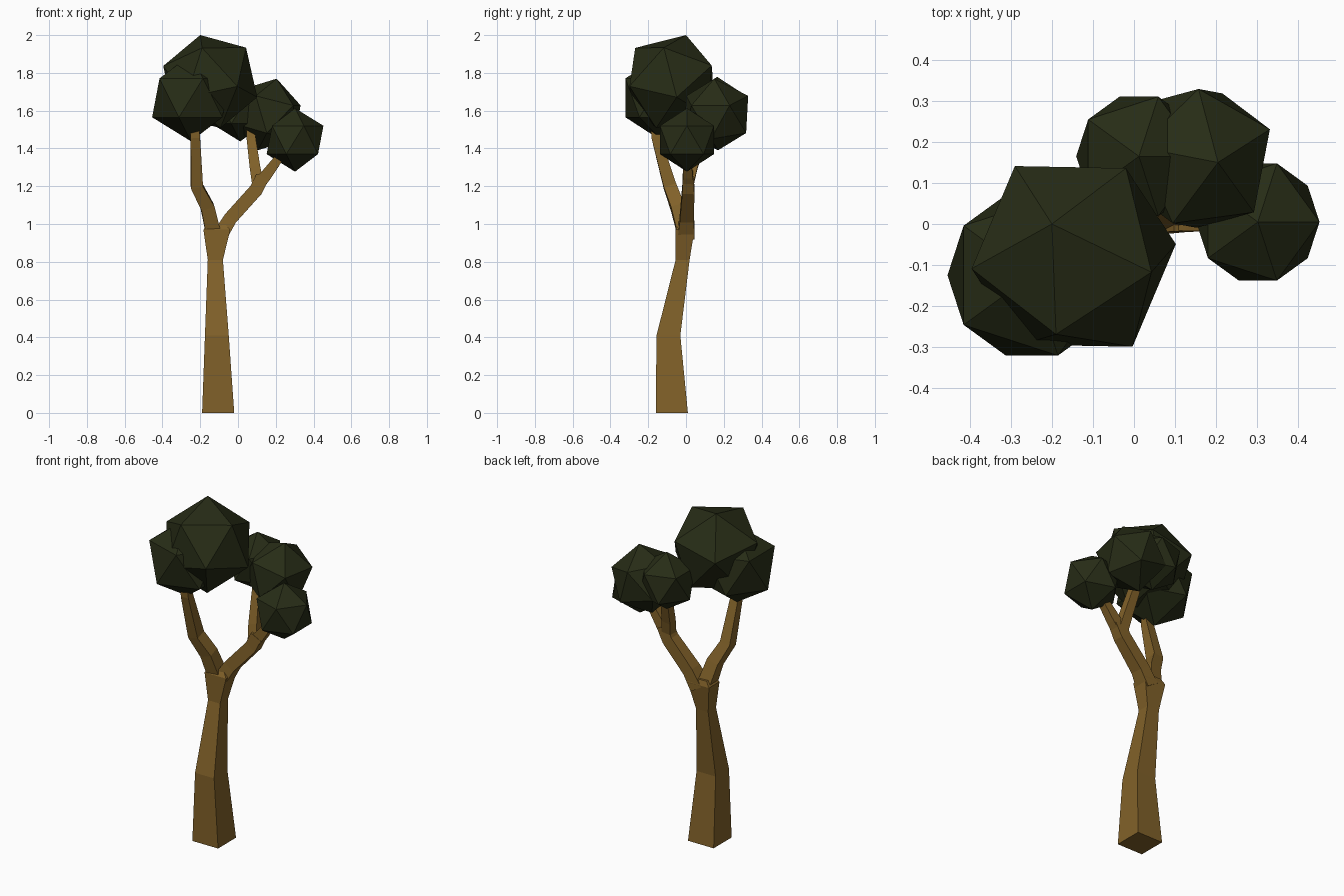
import bpy, bmesh
from mathutils import Vector, Matrix

if "Cube" in bpy.data.objects:
    bpy.data.objects.remove(bpy.data.objects["Cube"])


def material(name, color):
    m = bpy.data.materials.new(name)
    m.diffuse_color = (*color, 1)
    m.use_nodes = True
    m.node_tree.nodes["Principled BSDF"].inputs["Base Color"].default_value = m.diffuse_color
    return m


BARK = material("bark", (0.22, 0.12, 0.022))
LEAF = material("leaf", (0.02, 0.025, 0.008))


def add_object(name, bm, mat):
    bmesh.ops.recalc_face_normals(bm, faces=bm.faces)
    me = bpy.data.meshes.new(name)
    bm.to_mesh(me)
    bm.free()
    me.materials.append(mat)
    ob = bpy.data.objects.new(name, me)
    bpy.context.collection.objects.link(ob)
    return ob


def limb(name, path, level=False):
    """Square tube; path rows are x, y, z, half width, half depth."""
    bm = bmesh.new()
    pts = [Vector(p[:3]) for p in path]
    rings = []
    for i, p in enumerate(path):
        t = Vector((0, 0, 1))
        if not level:
            t = (pts[min(i + 1, len(pts) - 1)] - pts[max(i - 1, 0)]).normalized()
        u = Vector((0, 1, 0)).cross(t).normalized()
        v = t.cross(u)
        rings.append([bm.verts.new(pts[i] + u * a * p[3] + v * b * p[4])
                      for a, b in ((-1, -1), (1, -1), (1, 1), (-1, 1))])
    for r0, r1 in zip(rings, rings[1:]):
        for k in range(4):
            j = (k + 1) % 4
            bm.faces.new((r0[k], r0[j], r1[j], r1[k]))
    bm.faces.new(rings[0][::-1])
    bm.faces.new(rings[-1])
    return add_object(name, bm, BARK)


def leaf_ball(name, center, radius, pole=(0, 0, 1), side=(1, 0, 0)):
    """Icosahedron with one corner along pole and a neighbouring corner towards side."""
    z = Vector(pole).normalized()
    y = z.cross(Vector(side)).normalized()
    x = y.cross(z)
    rot = Matrix((x, y, z)).transposed().to_4x4()
    bm = bmesh.new()
    bmesh.ops.create_icosphere(bm, subdivisions=1, radius=radius,
                               matrix=Matrix.Translation(center) @ rot)
    return add_object(name, bm, LEAF)


# Trunk, widening at the fork
limb("trunk", [
    (-0.105, -0.075, 0.00, 0.085, 0.085),
    (-0.112, -0.093, 0.41, 0.063, 0.063),
    (-0.120, -0.018, 0.81, 0.040, 0.037),
    (-0.112, -0.005, 0.97, 0.071, 0.050),
    (-0.115, 0.000, 1.00, 0.045, 0.035)], level=True)

# Left branch
limb("left_branch", [
    (-0.130, -0.005, 0.95, 0.040, 0.040),
    (-0.162, -0.045, 1.09, 0.036, 0.036),
    (-0.218, -0.085, 1.20, 0.032, 0.034),
    (-0.226, -0.160, 1.46, 0.025, 0.023),
    (-0.228, -0.165, 1.52, 0.022, 0.022)])

# Right branch and its two twigs
limb("right_branch", [
    (-0.095, 0.000, 0.94, 0.040, 0.045),
    (-0.040, 0.005, 1.03, 0.036, 0.038),
    (0.095, 0.012, 1.18, 0.036, 0.032),
    (0.130, 0.012, 1.25, 0.036, 0.030)])
limb("inner_twig", [
    (0.105, 0.012, 1.21, 0.030, 0.028),
    (0.090, 0.035, 1.30, 0.028, 0.026),
    (0.070, 0.085, 1.45, 0.024, 0.024),
    (0.066, 0.100, 1.52, 0.022, 0.022)])
limb("outer_twig", [
    (0.115, 0.012, 1.22, 0.034, 0.028),
    (0.150, 0.010, 1.26, 0.030, 0.026),
    (0.225, 0.006, 1.36, 0.022, 0.022),
    (0.260, 0.005, 1.40, 0.020, 0.020)])

# Foliage
leaf_ball("crown_foliage", (-0.147, -0.079, 1.754), 0.264,
          (-0.053, 0.079, 0.246), (0.187, -0.036, 0.186))
leaf_ball("left_foliage", (-0.249, -0.125, 1.668), 0.23)
leaf_ball("back_foliage", (0.012, 0.165, 1.608), 0.171)
leaf_ball("right_foliage", (0.155, 0.160, 1.580), 0.196,
          (0.05, -0.01, 0.19), (0.175, 0.07, 0.05))
leaf_ball("outer_foliage", (0.302, 0.005, 1.445), 0.168)
